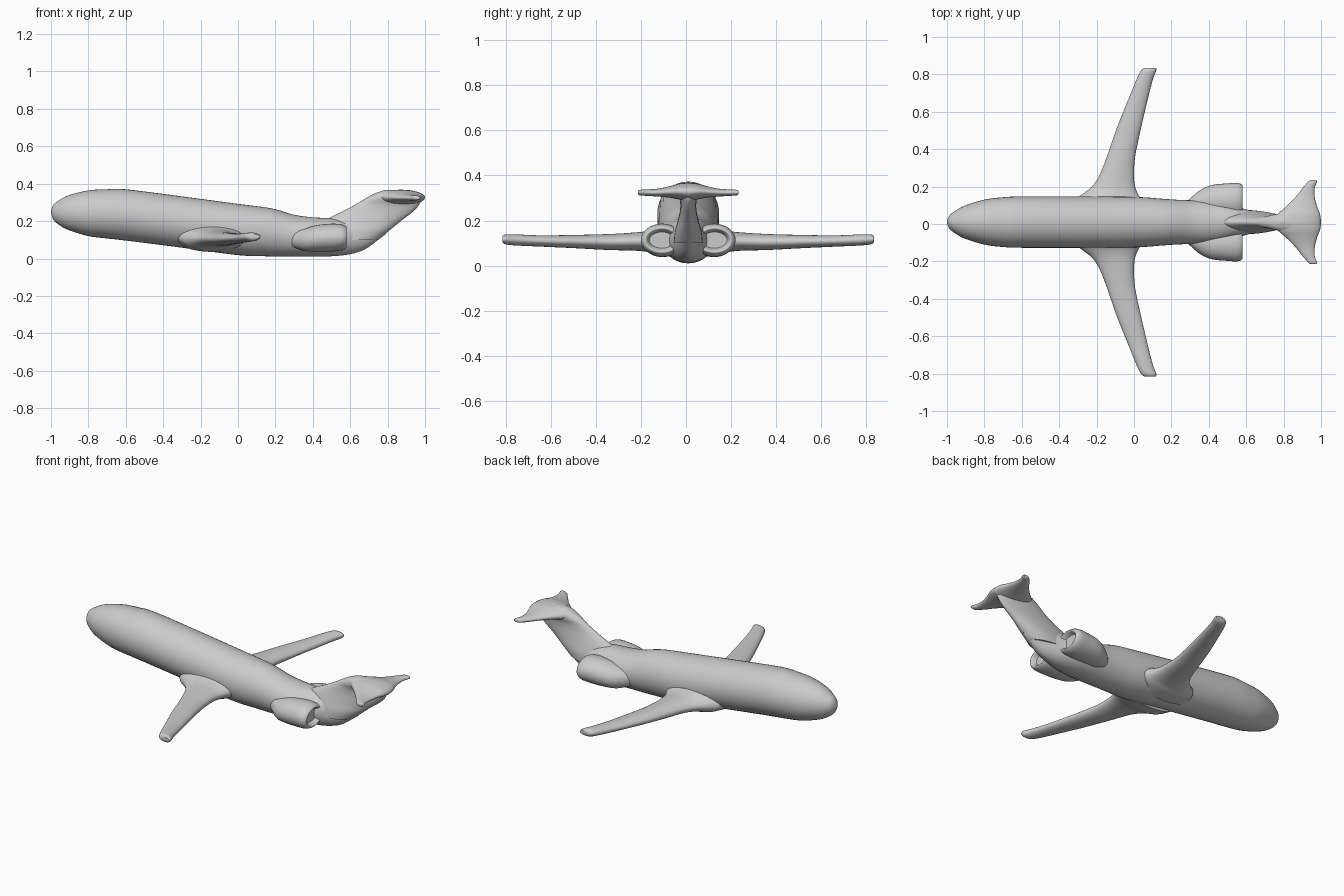
import bpy, bmesh, math
from mathutils import Vector

if "Cube" in bpy.data.objects:
    bpy.data.objects.remove(bpy.data.objects["Cube"], do_unlink=True)

grey = bpy.data.materials.new("plain grey")
grey.use_nodes = True
COLOUR = (0.6, 0.6, 0.6, 1.0)
grey.diffuse_color = COLOUR
grey.node_tree.nodes["Principled BSDF"].inputs["Base Color"].default_value = COLOUR
CY = 0.01  # centre line of the aircraft


def refine(rows, steps):
    """Smooth curve through the rows of section values."""
    out = []
    for i in range(len(rows) - 1):
        p = [Vector(rows[min(max(j, 0), len(rows) - 1)]) for j in range(i - 1, i + 3)]
        for s in range(steps):
            t = s / steps
            m1, m2 = (p[2] - p[0]) / 2, (p[3] - p[1]) / 2
            out.append(p[1] * (2*t**3 - 3*t**2 + 1) + m1 * (t**3 - 2*t**2 + t)
                       + p[2] * (3*t**2 - 2*t**3) + m2 * (t**3 - t**2))
    return out + [Vector(rows[-1])]


def loft(name, rows, u, v, sides=40, steps=4, angle=50):
    """Skin over ellipses: each row is centre xyz, half size along u and along v."""
    bm = bmesh.new()
    u, v = Vector(u), Vector(v)
    rings = []
    for r in refine(rows, steps):
        c = Vector(r[:3])
        rings.append([bm.verts.new(c + u * max(r[3], 0.002) * math.cos(a)
                                   + v * max(r[4], 0.002) * math.sin(a))
                      for a in (2 * math.pi * k / sides for k in range(sides))])
    for a, b in zip(rings, rings[1:]):
        for k in range(sides):
            n = (k + 1) % sides
            bm.faces.new((a[k], a[n], b[n], b[k]))
    bm.faces.new(rings[0])
    bm.faces.new(rings[-1])
    bmesh.ops.recalc_face_normals(bm, faces=bm.faces[:])
    me = bpy.data.meshes.new(name)
    bm.to_mesh(me)
    bm.free()
    me.materials.append(grey)
    ob = bpy.data.objects.new(name, me)
    bpy.context.collection.objects.link(ob)
    bpy.ops.object.select_all(action='DESELECT')
    ob.select_set(True)
    bpy.context.view_layer.objects.active = ob
    bpy.ops.object.shade_smooth_by_angle(angle=math.radians(angle))
    return ob


X, Y, Z = (1, 0, 0), (0, 1, 0), (0, 0, 1)

# Fuselage: x, bottom, top, half width
body = [(-1, .242, .256, .006), (-.985, .205, .29, .037), (-.95, .175, .315, .064),
        (-.9, .15, .34, .09), (-.8, .12, .364, .12), (-.7, .107, .37, .133),
        (-.6, .096, .37, .137), (-.3, .058, .332, .137), (0, .018, .292, .135),
        (.15, .012, .273, .125), (.22, .01, .258, .12), (.3, .01, .234, .117),
        (.4, .01, .22, .115), (.5, .012, .215, .1), (.6, .023, .2, .068),
        (.68, .05, .19, .046), (.75, .1, .185, .03), (.79, .13, .18, .01)]
loft("fuselage", [(x, CY, (b + t) / 2, w, (t - b) / 2) for x, b, t, w in body], Y, Z)

# Tail fin, swept back and thicker at both ends: z, front x, rear x, half width
fin = [(.1, .45, .75, .065), (.15, .45, .81, .06), (.2, .46, .87, .046),
       (.25, .555, .935, .036), (.29, .63, .97, .037), (.32, .68, .975, .048),
       (.345, .725, .95, .05), (.36, .765, .9, .035), (.367, .79, .86, .01)]
loft("tail_fin", [((a + b) / 2, CY, z, (b - a) / 2, w) for z, a, b, w in fin], X, Y)

# Wings: distance out, front x, rear x, bottom, top
wing = [(.05, -.34, .08, .035, .19), (.12, -.31, .04, .045, .175),
        (.15, -.275, .022, .055, .162), (.19, -.225, .006, .062, .152),
        (.25, -.185, 0, .067, .146), (.35, -.145, .006, .069, .14),
        (.5, -.093, .037, .077, .136), (.65, -.033, .072, .084, .134),
        (.76, .012, .1, .089, .138), (.81, .037, .119, .094, .138),
        (.825, .055, .117, .103, .13)]

# Stabilisers: distance out, front x, rear x, bottom, top
stab = [(0, .74, 1.0, .285, .368), (.04, .765, .995, .293, .364),
        (.08, .81, .98, .301, .353), (.13, .86, .967, .306, .342),
        (.18, .9, .966, .309, .338), (.215, .93, .978, .312, .336),
        (.224, .945, .976, .317, .331)]

# Engine pods with a hollow rear: x, distance out, z, half width, half height
pod = [(.27, .07, .1, .025, .03), (.31, .09, .1, .045, .045), (.36, .105, .1, .07, .06),
       (.42, .113, .108, .086, .07), (.5, .115, .112, .092, .074),
       (.55, .117, .113, .093, .07), (.575, .117, .113, .084, .061),
       (.58, .117, .113, .07, .05), (.555, .117, .113, .055, .036)]

for side, s in (("front", -1), ("back", 1)):
    for part, rows in (("wing", wing), ("stabiliser", stab)):
        loft(side + "_" + part,
             [((a + b) / 2, CY + s * d, (lo + hi) / 2, (b - a) / 2, (hi - lo) / 2)
              for d, a, b, lo, hi in rows], X, Z, sides=32)
    loft(side + "_engine", [(x, CY + s * d, z, w, h) for x, d, z, w, h in pod], Y, Z, sides=32)
